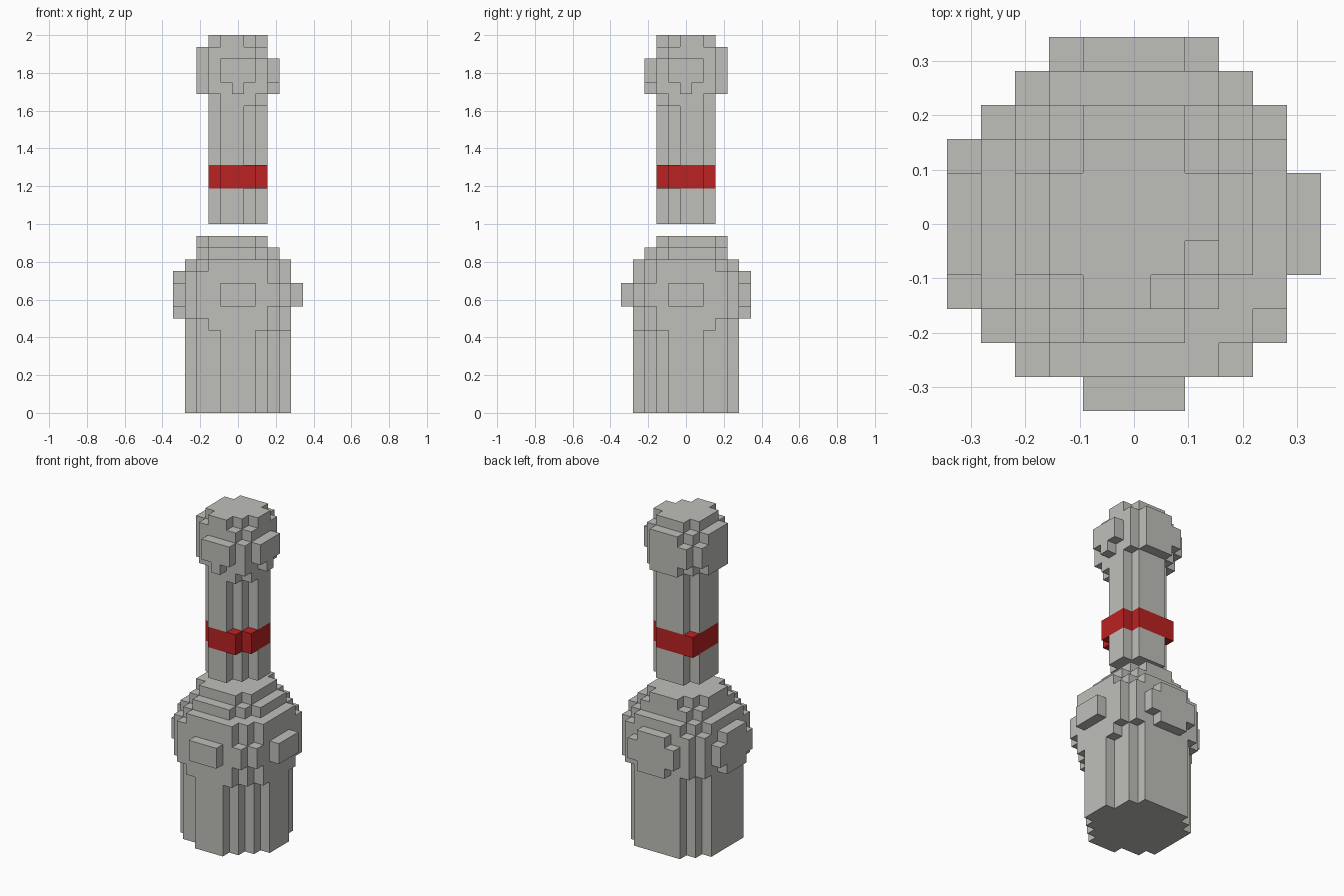
import bpy, bmesh, math
from mathutils import Vector

cube = bpy.data.objects.get("Cube")
if cube:
    bpy.data.objects.remove(cube, do_unlink=True)

CELL = 1 / 16        # edge of one block
SHIFT = 0.18         # the round slices lean slightly to the back right


def material(name, rgb):
    m = bpy.data.materials.new(name)
    m.use_nodes = True
    color = (*rgb, 1)
    m.diffuse_color = color
    bsdf = next(n for n in m.node_tree.nodes if n.type == 'BSDF_PRINCIPLED')
    bsdf.inputs["Base Color"].default_value = color
    return m


def disc(radius_sq):
    """Block columns whose centres lie inside a round slice."""
    span = range(-6, 7)
    return [(x, y) for x in span for y in span
            if (x + SHIFT) ** 2 + (y - SHIFT) ** 2 <= radius_sq]


def block_part(name, first_layer, slices, mat):
    """Stack round slices, given as (layer count, squared radius), into a blocky hull."""
    cells, k = set(), first_layer
    for count, radius_sq in slices:
        for layer in range(k, k + count):
            cells.update((x, y, layer) for x, y in disc(radius_sq))
        k += count

    bm = bmesh.new()
    for cell in sorted(cells):
        centre = Vector(cell) + Vector((0, 0, 0.5))
        for axis in range(3):
            for sign in (-1, 1):
                n = Vector((0, 0, 0))
                n[axis] = sign
                if tuple(int(c + d) for c, d in zip(cell, n)) in cells:
                    continue
                u = Vector((0, 0, 0))
                u[(axis + 1) % 3] = 0.5
                v = n.cross(u)
                corners = (-u - v, u - v, u + v, v - u)
                bm.faces.new([bm.verts.new((centre + n * 0.5 + c) * CELL)
                              for c in corners])
    # Weld the blocks and merge flat areas into single faces
    bmesh.ops.remove_doubles(bm, verts=bm.verts, dist=0.001)
    bmesh.ops.dissolve_limit(bm, angle_limit=math.radians(1),
                             verts=bm.verts, edges=bm.edges)
    mesh = bpy.data.meshes.new(name)
    bm.to_mesh(mesh)
    bm.free()
    mesh.materials.append(mat)
    obj = bpy.data.objects.new(name, mesh)
    bpy.context.collection.objects.link(obj)
    return obj


grey = material("pale_grey", (0.52, 0.52, 0.49))
red = material("stripe_red", (0.50, 0.016, 0.016))

# Wide body with a bulging belly and stepped shoulders
block_part("body", 0, [(7, 20), (1, 22.4), (1, 25.8), (2, 28.7), (1, 25.8),
                       (1, 22.4), (1, 14), (1, 9.35)], grey)

# Neck, floating one layer above the body, with a red stripe around it
block_part("lower_neck", 16, [(3, 5.7)], grey)
block_part("neck_stripe", 19, [(2, 6.8)], red)
block_part("upper_neck", 21, [(5, 5.7), (1, 6.4)], grey)

# Rounded head
block_part("head", 27, [(1, 10.4), (2, 12), (1, 9.35), (1, 5.7)], grey)
